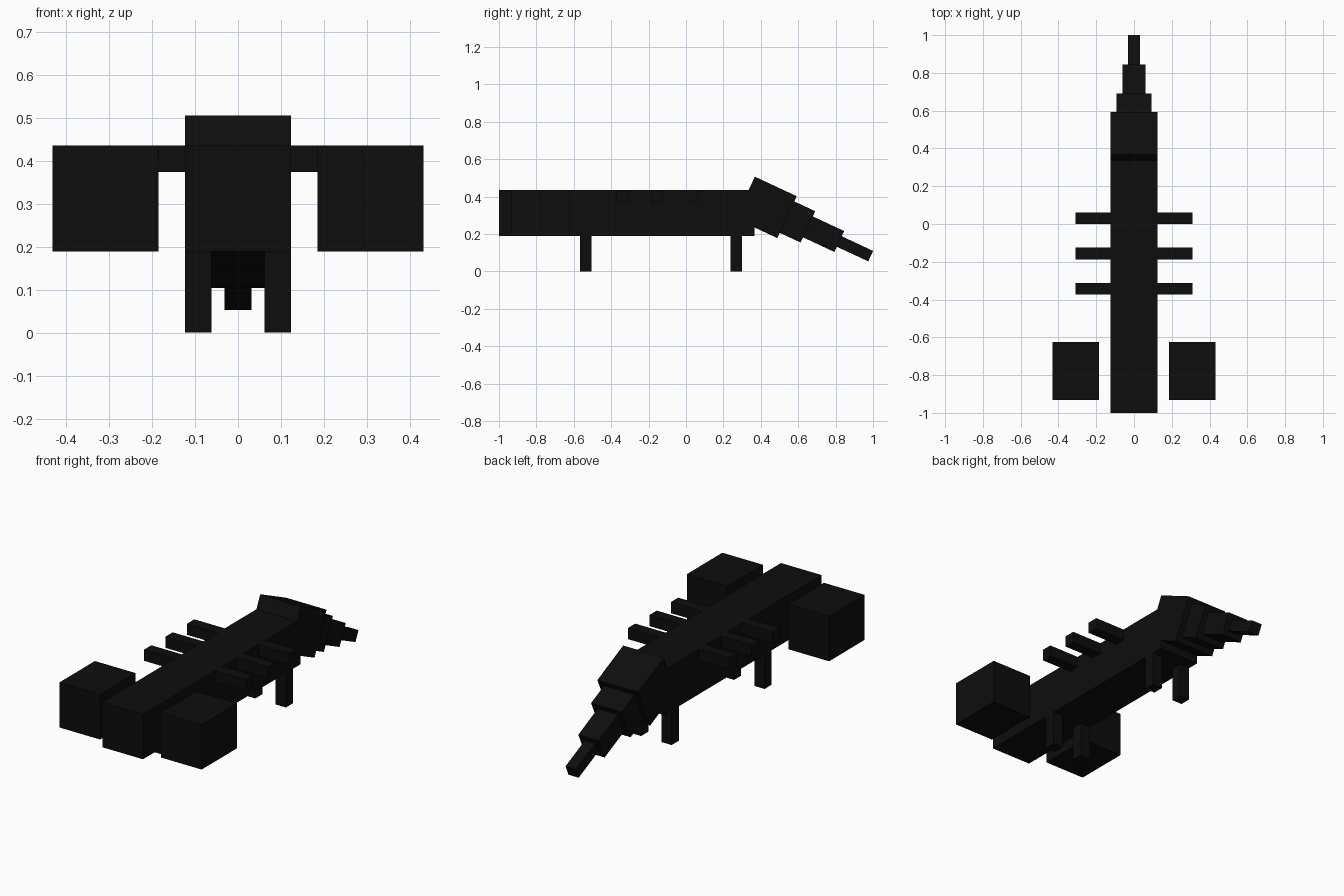
import bpy
import math
from mathutils import Matrix, Vector

cube = bpy.data.objects.get("Cube")
if cube:
    bpy.data.objects.remove(cube, do_unlink=True)

U = 2 / 32.4  # one block unit

# Single near-black shell colour
shell = bpy.data.materials.new("shell_black")
shell.use_nodes = True
shell.diffuse_color = (0.004, 0.004, 0.004, 1)
bsdf = shell.node_tree.nodes["Principled BSDF"]
bsdf.inputs["Base Color"].default_value = shell.diffuse_color


def box(name, lo, hi, frame=Matrix.Identity(4)):
    """Box between two corners, placed in the given frame."""
    lo, hi = Vector(lo), Vector(hi)
    bpy.ops.mesh.primitive_cube_add(size=1)
    ob = bpy.context.object
    ob.name = name
    ob.data.transform(Matrix.Translation((lo + hi) / 2) @ Matrix.Diagonal((*(hi - lo), 1)))
    ob.matrix_world = frame
    ob.data.materials.append(shell)
    return ob


def pair(name, lo, hi):
    """Box on the left (+x) and its mirror on the right."""
    box("left_" + name, lo, hi)
    box("right_" + name, (-hi[0], lo[1], lo[2]), (-lo[0], hi[1], hi[2]))


BOTTOM, TOP = 0.189, 0.436

# Long body
box("body", (-2 * U, -1, BOTTOM), (2 * U, 0.366, TOP))

# Claws floating beside the head
pair("claw", (3 * U, -0.932, BOTTOM), (7 * U, -0.624, TOP))

# Small side limbs
for i, y in enumerate((-0.373, -0.187, 0.0)):
    pair(f"side_limb_{i + 1}", (2 * U, y, TOP - U), (5 * U, y + U, TOP))

# Standing legs
for name, y in (("front_leg", -0.567), ("back_leg", 0.239)):
    pair(name, (U, y, 0), (2 * U, y + U, BOTTOM))

# Drooping tail, each segment thinner than the one before
tail_frame = Matrix.Translation((0, 0.428, 0.342)) @ Matrix.Rotation(math.radians(-25), 4, "X")
start = -2
for i, (width, length) in enumerate(((4, 4), (3, 2), (2, 3), (1, 3))):
    h = width * U / 2
    box(f"tail_segment_{i + 1}", (-h, start * U, -h), (h, (start + length) * U, h), tail_frame)
    start += length
